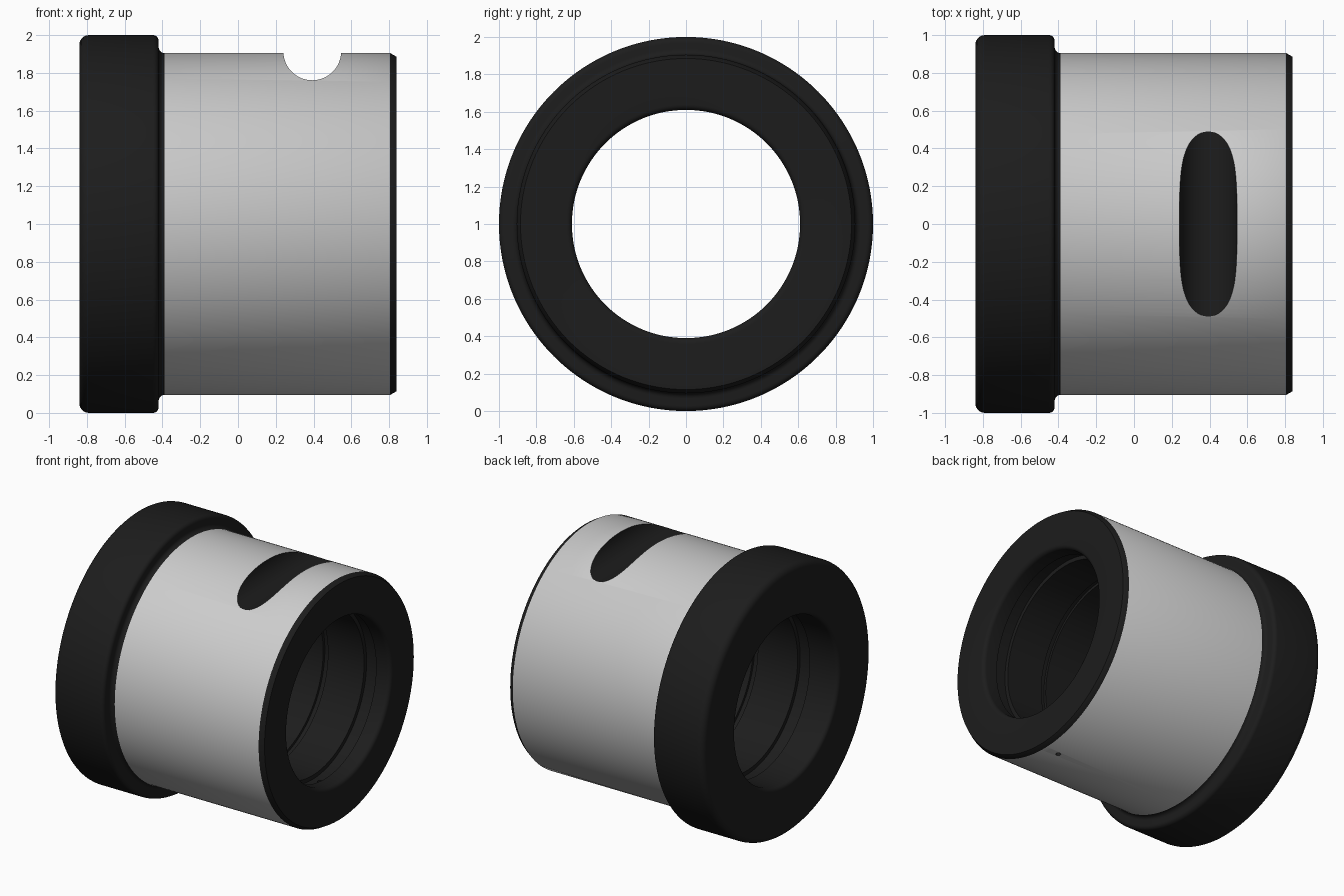
import bpy, bmesh
from math import sin, cos, pi, radians

if "Cube" in bpy.data.objects:
    bpy.data.objects.remove(bpy.data.objects["Cube"])

SEG = 192


def material(name, rgb):
    m = bpy.data.materials.new(name)
    m.diffuse_color = (*rgb, 1)
    m.use_nodes = True
    m.node_tree.nodes["Principled BSDF"].inputs["Base Color"].default_value = m.diffuse_color
    return m


steel = material("steel", (0.8, 0.8, 0.8))
black = material("black_oxide", (0.012, 0.012, 0.012))


def arc(cx, cr, rad, a0, a1, n=5):
    """Rounded profile corner as (x, radius) points."""
    return [(cx + rad * cos(radians(a0 + (a1 - a0) * i / n)),
             cr + rad * sin(radians(a0 + (a1 - a0) * i / n))) for i in range(n + 1)]


def lathe(name, profile, steel_seg):
    """Revolve a closed (x, radius) profile around the x axis at z = 1."""
    bm = bmesh.new()
    rings = [[bm.verts.new((x, r * sin(2 * pi * k / SEG), 1 + r * cos(2 * pi * k / SEG)))
              for k in range(SEG)] for x, r in profile]
    for i, a in enumerate(rings):
        b = rings[(i + 1) % len(rings)]
        for k in range(SEG):
            j = (k + 1) % SEG
            f = bm.faces.new((a[k], b[k], b[j], a[j]))
            f.material_index = 0 if i == steel_seg else 1
    bmesh.ops.recalc_face_normals(bm, faces=bm.faces)
    me = bpy.data.meshes.new(name)
    bm.to_mesh(me)
    bm.free()
    me.materials.append(steel)
    me.materials.append(black)
    ob = bpy.data.objects.new(name, me)
    bpy.context.collection.objects.link(ob)
    return ob


# Outside: rounded flange, fillet, ground sleeve, end chamfer
outer = arc(-0.79, 0.95, 0.05, 180, 90) + arc(-0.45, 0.97, 0.03, 90, 0)
outer += arc(-0.39, 0.935, 0.03, 180, 270)
steel_seg = len(outer) - 1
outer += [(0.805, 0.905), (0.84, 0.885)]

# Inside: rounded mouths and shallow ring grooves
bore = arc(0.81, 0.64, 0.03, 0, -90)
for x, half, depth in ((0.67, 0.05, 0.03), (0.30, 0.02, 0.02),
                       (-0.15, 0.02, 0.02), (-0.55, 0.05, 0.03)):
    bore += [(x + half, 0.61), (x + half, 0.61 + depth),
             (x - half, 0.61 + depth), (x - half, 0.61)]
bore += arc(-0.81, 0.64, 0.03, 270, 180)

bushing = lathe("flanged_bushing", outer + bore, steel_seg)


def cut(name, radius, depth, loc, rot=(0, 0, 0), verts=64):
    """Subtract a black-walled cylinder from the bushing."""
    bpy.ops.mesh.primitive_cylinder_add(vertices=verts, radius=radius, depth=depth,
                                        location=loc, rotation=rot)
    c = bpy.context.object
    c.name = name
    c.hide_render = True
    c.data.materials.append(black)
    m = bushing.modifiers.new(name, 'BOOLEAN')
    m.operation = 'DIFFERENCE'
    m.solver = 'EXACT'
    m.material_mode = 'TRANSFER'
    m.object = c
    bpy.context.view_layer.objects.active = bushing
    bpy.ops.object.modifier_apply(modifier=name)
    bpy.data.objects.remove(c)


# Clamp slot across the top, drain hole underneath
cut("clamp_slot", 0.153, 2.4, (0.393, 0, 1.914), (pi / 2, 0, 0))
cut("drain_hole", 0.018, 0.5, (0.68, 0, 0.2), verts=24)

bpy.ops.object.select_all(action='DESELECT')
bushing.select_set(True)
bpy.context.view_layer.objects.active = bushing
bpy.ops.object.shade_smooth_by_angle(angle=radians(30))
